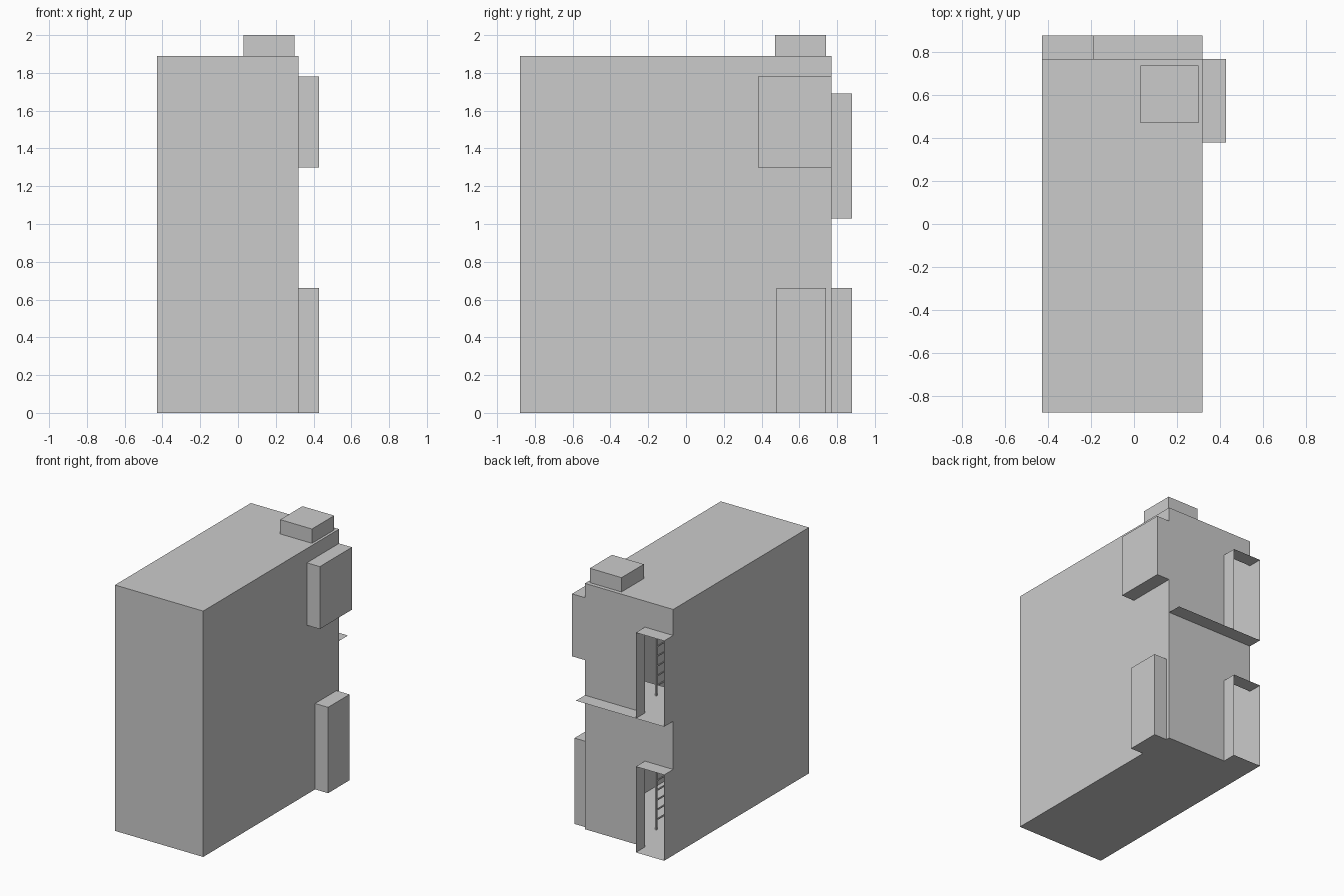
import bpy, bmesh

if "Cube" in bpy.data.objects:
    bpy.data.objects.remove(bpy.data.objects["Cube"])

# shared plan lines
X0, X1, Y0, Y1, YF, H = -0.43, 0.32, -0.88, 0.77, 0.88, 1.89
DOOR_X = -0.19
DOORS = [(0.0, 0.66), (1.03, 1.69)]


def make(name, faces):
    """One object from a list of quads, merged where they touch."""
    bm = bmesh.new()
    for f in faces:
        bm.faces.new([bm.verts.new(p) for p in f])
    bmesh.ops.remove_doubles(bm, verts=bm.verts, dist=1e-5)
    mesh = bpy.data.meshes.new(name)
    bm.to_mesh(mesh)
    bm.free()
    ob = bpy.data.objects.new(name, mesh)
    bpy.context.collection.objects.link(ob)
    return ob


def wall_x(x, y0, y1, z0, z1, s=1):
    return [(x, y0, z0), (x, y1, z0), (x, y1, z1), (x, y0, z1)][::s]


def wall_y(y, x0, x1, z0, z1, s=1):
    return [(x0, y, z0), (x1, y, z0), (x1, y, z1), (x0, y, z1)][::s]


def flat(z, x0, x1, y0, y1, s=1):
    return [(x0, y0, z), (x1, y0, z), (x1, y1, z), (x0, y1, z)][::s]


def box(x0, x1, y0, y1, z0, z1):
    return [wall_x(x0, y0, y1, z0, z1, -1), wall_x(x1, y0, y1, z0, z1),
            wall_y(y0, x0, x1, z0, z1), wall_y(y1, x0, x1, z0, z1, -1),
            flat(z0, x0, x1, y0, y1, -1), flat(z1, x0, x1, y0, y1)]


# hollow building shell, with the doorway column of the back wall left open
shell = [f for i, f in enumerate(box(X0, X1, Y0, Y1, 0, H)) if i != 3]
make("building_shell", shell)
make("back_wall", [wall_y(Y1, DOOR_X, X1, 0, H, -1),
                   wall_y(Y1, X0, DOOR_X, 0.66, 1.03, -1),
                   wall_y(Y1, X0, DOOR_X, 1.69, H, -1)])

# upper floor, carried out through the back wall as a ledge
make("upper_floor_ledge", [flat(1.03, X0, X1, 0.34, YF)])

# open-fronted door surrounds
for name, (z0, z1) in zip(("lower", "upper"), DOORS):
    make(name + "_door_surround", [
        wall_x(X0, Y1, YF, z0, z1, -1), wall_x(DOOR_X, Y1, YF, z0, z1),
        flat(z1, X0, DOOR_X, Y1, YF), flat(z0, X0, DOOR_X, Y1, YF)])

# boxes on the right side and the roof, open where they meet the building
make("upper_side_bay", box(X1, 0.43, 0.38, Y1, 1.30, 1.78)[1:])
make("lower_side_bay", box(X1, 0.43, 0.48, 0.74, 0, 0.66)[1:])
roof = box(0.03, 0.30, 0.47, 0.74, H, 2.0)
make("roof_box", [f for i, f in enumerate(roof) if i != 4])

# inside ladders, one per storey
for name, z0, top in (("lower", 0.0, 0.66), ("upper", 1.03, 1.69)):
    parts = []
    for y in (0.38, 0.49):
        parts += box(-0.096, -0.084, y - 0.006, y + 0.006, z0, top)
    for i in range(1, 9):
        z = z0 + i * 0.075
        parts += box(-0.094, -0.086, 0.386, 0.484, z - 0.005, z + 0.005)
    make(name + "_ladder", parts)
